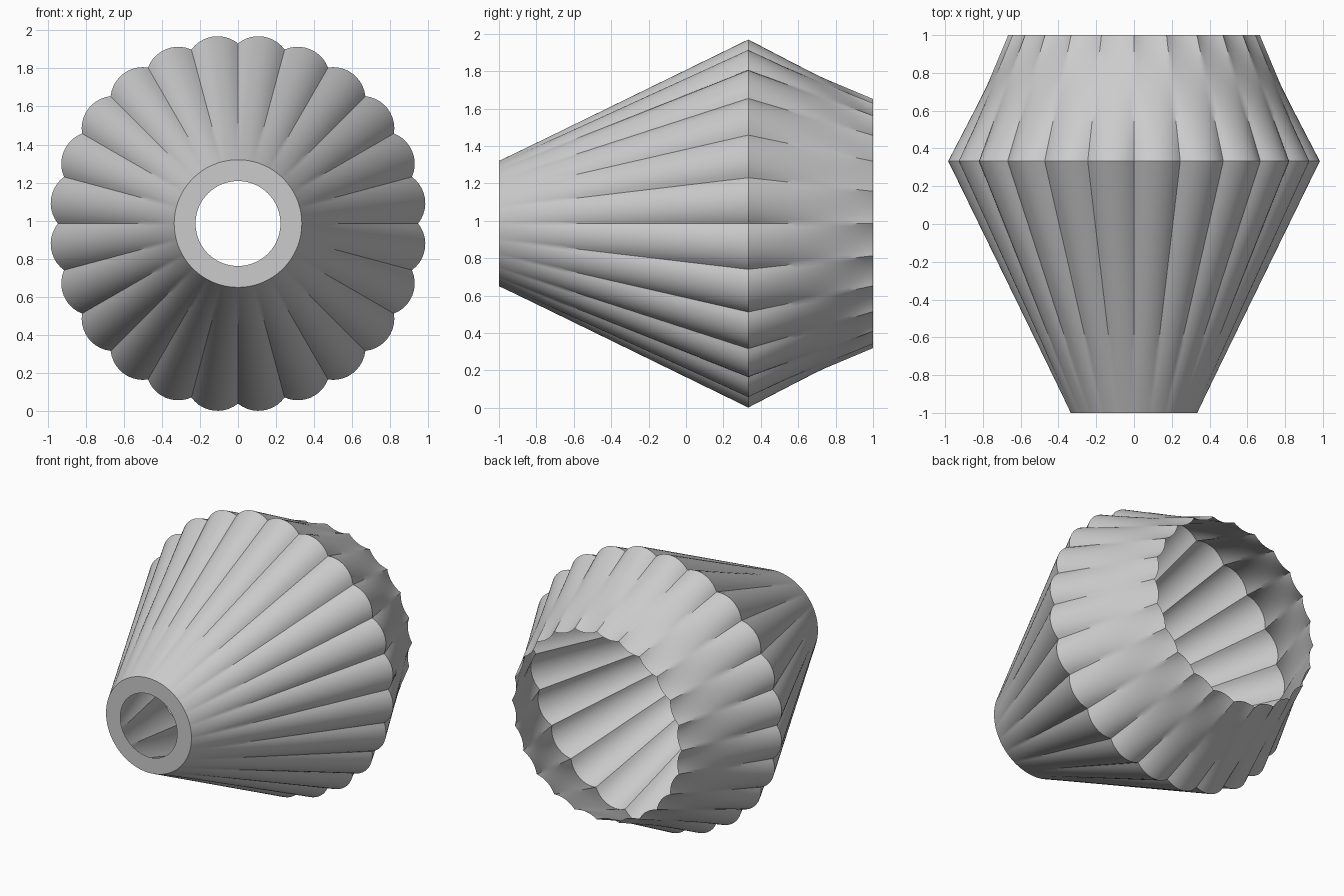
import bpy
import bmesh
from math import sin, cos, pi, atan, radians
from mathutils import Vector

cube = bpy.data.objects.get("Cube")
if cube:
    bpy.data.objects.remove(cube, do_unlink=True)

LOBES, STEPS, BANDS = 24, 10, 16
HALF = pi / LOBES
CENTRE_Z = 0.985


def scalloped_ring(radius, bulge, y):
    """Ring of circular arcs; bulge is the arc height over each chord."""
    half_chord = radius * sin(HALF)
    sweep = 2 * atan(bulge / half_chord)
    arc_radius = half_chord / sin(sweep)
    points = []
    for lobe in range(LOBES):
        middle = (2 * lobe + 1) * HALF
        for step in range(STEPS):
            a = sweep * (2 * step / STEPS - 1)
            across = arc_radius * sin(a)
            out = radius * cos(HALF) + arc_radius * (cos(a) - cos(sweep))
            points.append(Vector((
                out * sin(middle) + across * cos(middle), y,
                CENTRE_Z + out * cos(middle) - across * sin(middle))))
    return points


def round_ring(radius, y):
    return scalloped_ring(radius, radius * (1 - cos(HALF)), y)


def blend(start, end):
    """Straight loft between two rings, without the last ring."""
    return [[p.lerp(q, i / BANDS) for p, q in zip(start, end)]
            for i in range(BANDS)]


def build(name, rings, material):
    bm = bmesh.new()
    loops = [[bm.verts.new(p) for p in ring] for ring in rings]
    for a, b in zip(loops, loops[1:]):
        for i in range(len(a)):
            j = (i + 1) % len(a)
            bm.faces.new((a[i], a[j], b[j], b[i]))
    bmesh.ops.recalc_face_normals(bm, faces=bm.faces[:])
    # Make the walls face outwards
    bm.normal_update()
    middle = Vector((0, 0, CENTRE_Z))
    if sum(f.normal.dot(f.calc_center_median() - middle) for f in bm.faces) < 0:
        bmesh.ops.reverse_faces(bm, faces=bm.faces[:])
    mesh = bpy.data.meshes.new(name)
    bm.to_mesh(mesh)
    bm.free()
    mesh.materials.append(material)
    obj = bpy.data.objects.new(name, mesh)
    bpy.context.collection.objects.link(obj)
    bpy.ops.object.select_all(action='DESELECT')
    obj.select_set(True)
    bpy.context.view_layer.objects.active = obj
    bpy.ops.object.shade_smooth_by_angle(angle=radians(30))
    return obj


grey = bpy.data.materials.new("light_grey")
grey.use_nodes = True
grey.diffuse_color = (0.6, 0.6, 0.6, 1)
grey.node_tree.nodes["Principled BSDF"].inputs["Base Color"].default_value = (0.6, 0.6, 0.6, 1)

# Key rings: hole, round neck, outward scallops at the shoulder, inward flutes at the rim
hole = round_ring(0.223, -1)
neck = round_ring(0.335, -1)
shoulder = scalloped_ring(0.946, 0.053, 0.333)
rim = scalloped_ring(0.666, -0.021, 1)

build("fluted_shade", blend(neck, shoulder) + blend(shoulder, rim) + [rim], grey)
build("front_collar", [hole, neck], grey)
